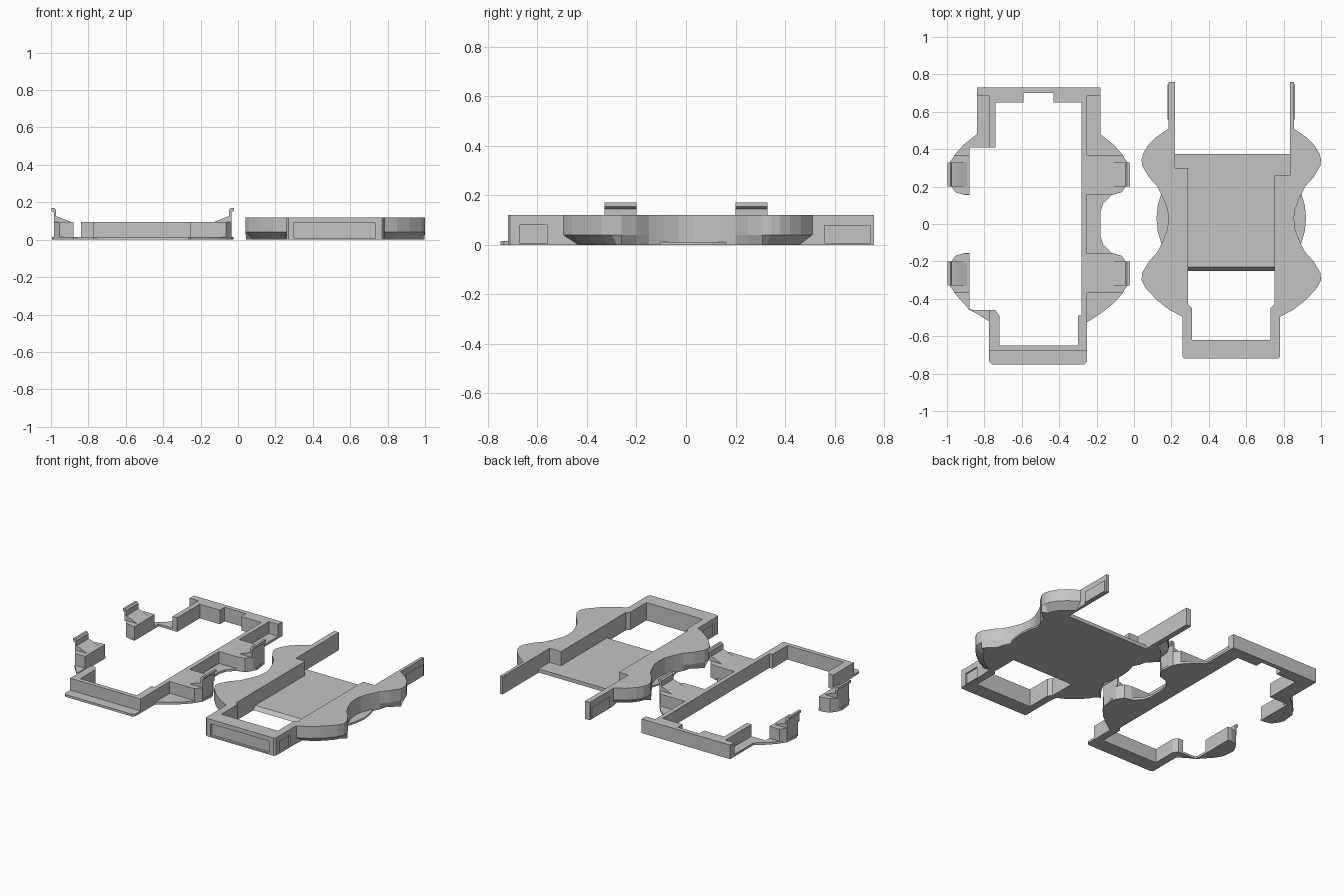
import bpy, bmesh

cube = bpy.data.objects.get("Cube")
if cube:
    bpy.data.objects.remove(cube, do_unlink=True)

grey = bpy.data.materials.new("plain grey")
grey.use_nodes = True
grey.diffuse_color = (0.55, 0.55, 0.55, 1)
grey.node_tree.nodes["Principled BSDF"].inputs["Base Color"].default_value = grey.diffuse_color


def loft(name, rings):
    """Closed solid through rings of 3D points, capped at both ends."""
    bm = bmesh.new()
    loops = [[bm.verts.new(p) for p in ring] for ring in rings]
    count = len(loops[0])
    for low, high in zip(loops, loops[1:]):
        for i in range(count):
            j = (i + 1) % count
            bm.faces.new((low[i], low[j], high[j], high[i]))
    caps = [bm.faces.new(loops[0]), bm.faces.new(loops[-1])]
    bm.normal_update()
    bmesh.ops.triangulate(bm, faces=caps)
    bmesh.ops.recalc_face_normals(bm, faces=bm.faces)
    mesh = bpy.data.meshes.new(name)
    bm.to_mesh(mesh)
    bm.free()
    mesh.materials.append(grey)
    obj = bpy.data.objects.new(name, mesh)
    bpy.context.collection.objects.link(obj)
    return obj


def prism(name, plan, z0, z1):
    return loft(name, [[(x, y, z) for x, y in plan] for z in (z0, z1)])


def box(name, x0, x1, y0, y1, z0, z1):
    return prism(name, [(x0, y0), (x1, y0), (x1, y1), (x0, y1)], z0, z1)


def cut(target, cutter):
    cutter.hide_render = True
    mod = target.modifiers.new("recess", 'BOOLEAN')
    mod.operation = 'DIFFERENCE'
    mod.solver = 'EXACT'
    mod.object = cutter
    bpy.context.view_layer.objects.active = target
    bpy.ops.object.modifier_apply(modifier=mod.name)
    bpy.data.objects.remove(cutter, do_unlink=True)


# ---- Clip frame: thin base plate, upright walls, four clips
FRAME_X = -0.51
inner = [(-.74, -.46), (-.72, -.49), (-.72, -.65), (-.30, -.65), (-.30, -.49),
         (-.28, -.49), (-.28, .65), (-.43, .65), (-.43, .70), (-.59, .70),
         (-.59, .65), (-.74, .65), (-.74, .41)]
lobe = [(.33, .48), (.40, .425), (.445, .375), (.475, .325), (.485, .24), (.445, .17), (.39, .155)]
left_back = [(FRAME_X - w, y) for w, y in reversed(lobe)]
right_back = [(FRAME_X + w, y) for w, y in lobe]
right_front = [(FRAME_X + w, -y) for w, y in reversed(lobe)]
left_front = [(FRAME_X - w, -y) for w, y in lobe]
plate = ([(-.88, .155)] + left_back + [(-.84, .73), (-.18, .73)] + right_back
         + [(-.165, .11), (-.18, .06), (-.18, -.06), (-.165, -.11)] + right_front
         + [(-.25, -.525), (-.25, -.735), (-.265, -.75), (-.76, -.75), (-.775, -.735),
            (-.775, -.52)] + left_front
         + [(-.88, -.155), (-.88, -.46)] + inner + [(-.88, .41)])
prism("frame_base_plate", plate, 0, 0.015)

walls = [(-.775, .41), (-.775, .685), (-.84, .685), (-.84, .73), (-.18, .73), (-.18, .685),
         (-.25, .685), (-.25, -.68), (-.775, -.68), (-.775, -.46)] + inner
prism("frame_walls", walls, 0, 0.095)

hook = [(.37, .09), (.445, .12), (.463, .125), (.463, .16), (.472, .17), (.488, .17),
        (.488, .155), (.475, .145), (.475, .09)]
for side, x_name, start in ((-1, "right", .37), (1, "left", .26)):
    for end, y_name in ((-1, "front"), (1, "back")):
        block = [(start, .157), (.40, .157), (.445, .17), (.475, .215), (.475, .33),
                 (.445, .37), (start, .37)]
        prism(f"{y_name}_{x_name}_clip_block",
              [(FRAME_X + side * w, end * y) for w, y in block], 0, 0.095)
        loft(f"{y_name}_{x_name}_clip_hook",
             [[(FRAME_X + side * w, end * y, z) for w, z in hook] for y in (.2, .33)])

# ---- Tray: lobed walls with arms, floor, recesses
TRAY_X = 0.52
back_lobe = [(.335, .51), (.40, .465), (.445, .42), (.47, .38), (.48, .345), (.476, .31), (.44, .25)]
bay = [(.395, .2), (.365, .14), (.342, .08), (.335, .03), (.342, -.03), (.365, -.09), (.395, -.15)]
front_lobe = [(.44, -.2), (.476, -.26), (.48, -.30), (.46, -.34), (.40, -.405), (.33, -.46), (.262, -.495)]
TIPS = (.31, -.26)


def tray_half(side, step_u, step_y, bottom):
    """One side from the arm's end, round the outside to the front, then back inside."""
    def low(p, centre):
        if not bottom or p[1] in TIPS:
            return p
        return (p[0] + (.28 - p[0]) * .2, p[1] + (centre - p[1]) * .2)
    outer = ([(.335, .76), (.335, .515)] + [low(p, .25) for p in back_lobe] + bay
             + [low(p, -.2) for p in front_lobe] + [(.26, -.51), (.26, -.71), (.25, -.72)])
    inside = [(.21, -.62), (.21, -.45), (.23, -.43), (.23, step_y), (step_u, step_y), (step_u, .76)]
    return ([(TRAY_X + side * u, y) for u, y in outer],
            [(TRAY_X + side * u, y) for u, y in inside])


def tray_ring(z, bottom=False):
    right_out, right_in = tray_half(-1, .30, .30, bottom)
    left_out, left_in = tray_half(1, .315, .26, bottom)
    plan = right_out + left_out[::-1] + left_in[::-1] + right_in
    return [(x, y, z) for x, y in plan]


tray = loft("tray_walls", [tray_ring(0, True), tray_ring(.04), tray_ring(.12)])
cut(tray, box("front_recess_cutter", .30, .735, -.75, -.705, .01, .09))
for side in (-1, 1):
    x = sorted((TRAY_X + side * .25, TRAY_X + side * .29))
    cut(tray, box("side_recess_cutter", *x, -.67, -.56, .005, .08))
    x = sorted((TRAY_X + side * .33, TRAY_X + side * .342))
    box("left_arm_pad" if side > 0 else "right_arm_pad", *x, .56, .745, .005, .08)

# Floor with a sloped front edge
loft("tray_floor", [[(.27, y0, z), (.77, y0, z), (.77, .26, z), (.835, .26, z),
                     (.835, .375, z), (.22, .375, z), (.22, .26, z), (.27, .26, z)]
                    for z, y0 in ((0, -.25), (.025, -.23))])

# Thin rounded flanges that fill the bays at the bottom
flange = [(.27, .22), (.345, .22), (.375, .16), (.393, .1), (.4, .03), (.393, -.04),
          (.375, -.10), (.345, -.16), (.27, -.16)]
for side, name in ((-1, "right"), (1, "left")):
    prism(f"{name}_bay_flange", [(TRAY_X + side * u, y) for u, y in flange], 0, 0.012)
